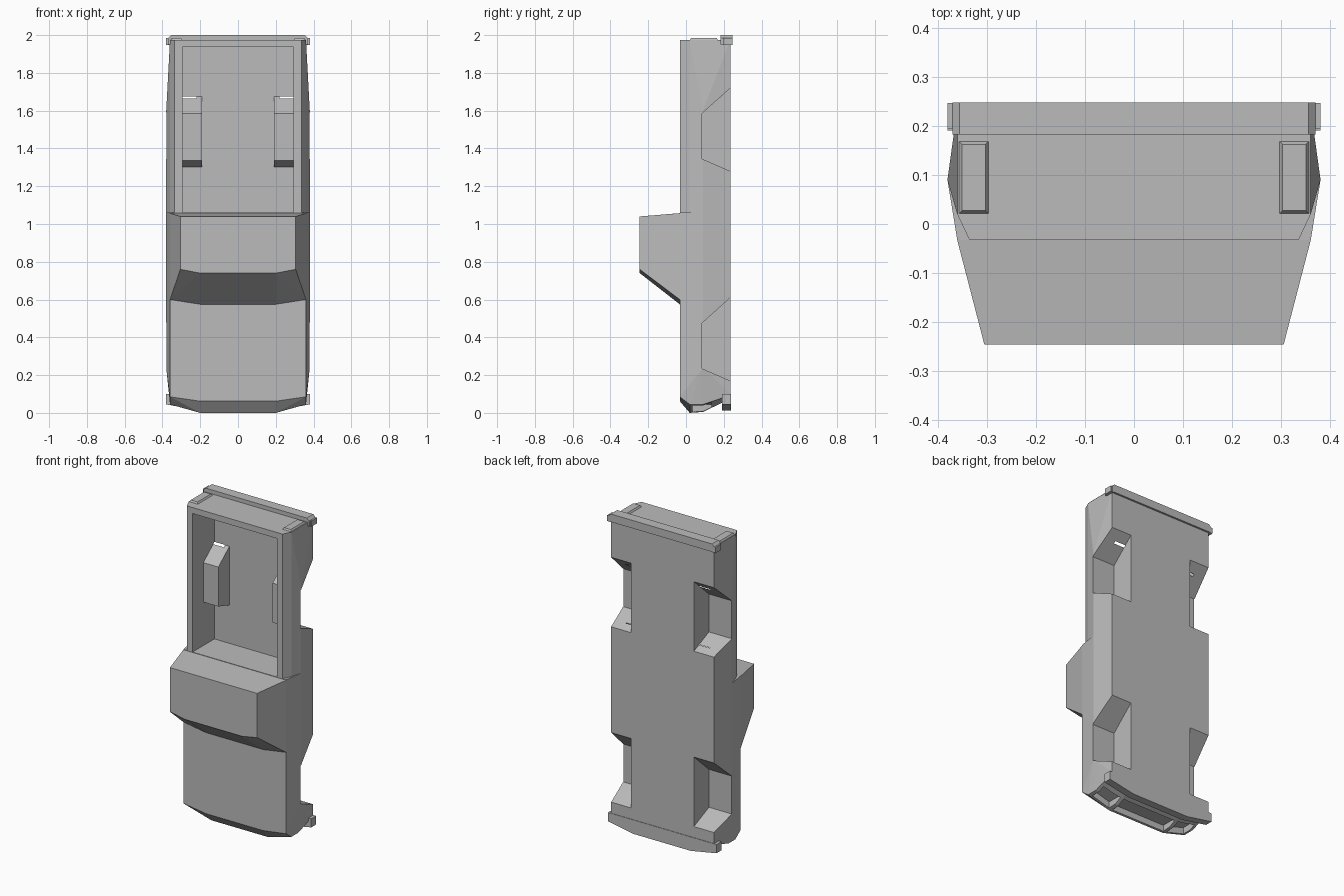
import bpy, bmesh, math

if "Cube" in bpy.data.objects:
    bpy.data.objects.remove(bpy.data.objects["Cube"])

paint = bpy.data.materials.new("plain grey")
paint.diffuse_color = (0.5, 0.5, 0.5, 1)
paint.use_nodes = True
paint.node_tree.nodes["Principled BSDF"].inputs["Base Color"].default_value = paint.diffuse_color


def hull(name, pts, mirror=False):
    """Convex solid from points; mirror adds the same points at -x."""
    if mirror:
        pts = list(pts) + [(-x, y, z) for x, y, z in pts]
    bm = bmesh.new()
    for p in pts:
        bm.verts.new(p)
    res = bmesh.ops.convex_hull(bm, input=bm.verts[:])
    loose = [v for v in bm.verts if not v.link_faces]
    bmesh.ops.delete(bm, geom=loose, context='VERTS')
    bmesh.ops.dissolve_limit(bm, angle_limit=math.radians(0.5),
                             verts=bm.verts[:], edges=bm.edges[:])
    bmesh.ops.recalc_face_normals(bm, faces=bm.faces[:])
    me = bpy.data.meshes.new(name)
    bm.to_mesh(me)
    bm.free()
    me.materials.append(paint)
    ob = bpy.data.objects.new(name, me)
    bpy.context.collection.objects.link(ob)
    return ob


def box(name, x0, x1, y0, y1, z0, z1):
    return hull(name, [(x, y, z) for x in (x0, x1) for y in (y0, y1) for z in (z0, z1)])


def prism_yz(name, prof, x0, x1):
    return hull(name, [(x, y, z) for x in (x0, x1) for y, z in prof])


def prism_xz(name, prof, y0, y1):
    return hull(name, [(x, y, z) for y in (y0, y1) for x, z in prof])


def combine(ob, tool, op='DIFFERENCE'):
    """Boolean the tool into ob, then remove the tool."""
    m = ob.modifiers.new("cut", 'BOOLEAN')
    m.operation, m.solver, m.object = op, 'EXACT', tool
    bpy.context.view_layer.objects.active = ob
    bpy.ops.object.modifier_apply(modifier=m.name)
    bpy.data.objects.remove(tool, do_unlink=True)


TOP, BOT, MID = -0.033, 0.235, 0.09     # hood level, underside, widest line
END, TAIL = 1.06, 1.975                 # cab back, tailgate

# Front half of the body: bonnet, nose and doors
front = hull("front_body", [
    (0.2, TOP, 0.062), (0.2, 0.02, 0.0), (0.2, MID, 0.005), (0.2, 0.18, 0.05), (0.2, BOT, 0.075),
    (0.36, TOP, 0.085), (0.36, 0.02, 0.045), (0.36, MID, 0.045), (0.36, 0.18, 0.075), (0.36, BOT, 0.1),
    (0.38, MID, 0.24),
    (0.36, TOP, END), (0.38, MID, END), (0.36, BOT, END)], True)

# Cargo bed
bed = hull("cargo_bed", [
    (0.335, TOP, END), (0.36, 0.02, END), (0.38, MID, END), (0.36, BOT, END),
    (0.38, MID, 1.6),
    (0.335, TOP, TAIL), (0.36, 0.02, TAIL), (0.36, BOT, TAIL)], True)
combine(bed, box("bed_cutter", -0.295, 0.295, -0.5, 0.185, 1.0, 1.937))

# Wheel tubs inside the bed
for s in (-1, 1):
    tub = prism_yz("tub", [(0.195, 1.299), (0.195, 1.682), (0.075, 1.585), (0.075, 1.335)],
                   s * 0.19, s * 0.31)
    combine(bed, tub, 'UNION')

# Wheel arches
arch = [(0.085, 0.235), (0.085, 0.475), (0.28, 0.6505), (0.28, 0.1505)]
for ob, dz in ((front, 0), (bed, 1.11)):
    for s in (-1, 1):
        combine(ob, prism_yz("arch_cutter", [(y, z + dz) for y, z in arch], s * 0.22, s * 0.5))

# Grille and headlight recesses in the nose
combine(front, prism_xz("grille_cutter", [(-0.19, -0.1), (0.19, -0.1), (0.19, 0.04), (-0.19, 0.04)],
                        0.035, 0.135))
for s in (-1, 1):
    prof = [(s * 0.215, -0.1), (s * 0.34, -0.1), (s * 0.34, 0.08), (s * 0.215, 0.045)]
    combine(front, prism_xz("headlight_cutter", prof, 0.035, 0.135))

# Cab with sloped windscreen
hull("cab", [
    (0.36, TOP, 0.6), (0.2, TOP, 0.575), (0.36, TOP, 1.057), (0.36, 0.0, END),
    (0.305, -0.245, 0.76), (0.2, -0.245, 0.74), (0.305, -0.245, 1.04)], True)

# Front bumper follows the nose
prism_xz("front_bumper", [(-0.38, 0.1), (-0.38, 0.045), (-0.2, 0.012),
                          (0.2, 0.012), (0.38, 0.045), (0.38, 0.1)], 0.19, 0.238)

# Rear bumper with wrapped ends
prism_xz("rear_bumper", [(-0.37, 1.95), (-0.37, 1.985), (-0.355, 2.0),
                         (0.355, 2.0), (0.37, 1.985), (0.37, 1.95)], 0.182, 0.247)
for s, side in ((-1, "left"), (1, "right")):
    box(side + "_bumper_end", s * 0.355, s * 0.38, 0.195, 0.246, 1.948, 1.985)
    # Raised tail light with sloped rim
    hull(side + "_tail_light",
         [(s * x, y, 1.97) for x in (0.293, 0.36) for y in (0.018, 0.171)] +
         [(s * x, y, 1.985) for x in (0.303, 0.35) for y in (0.027, 0.162)])
